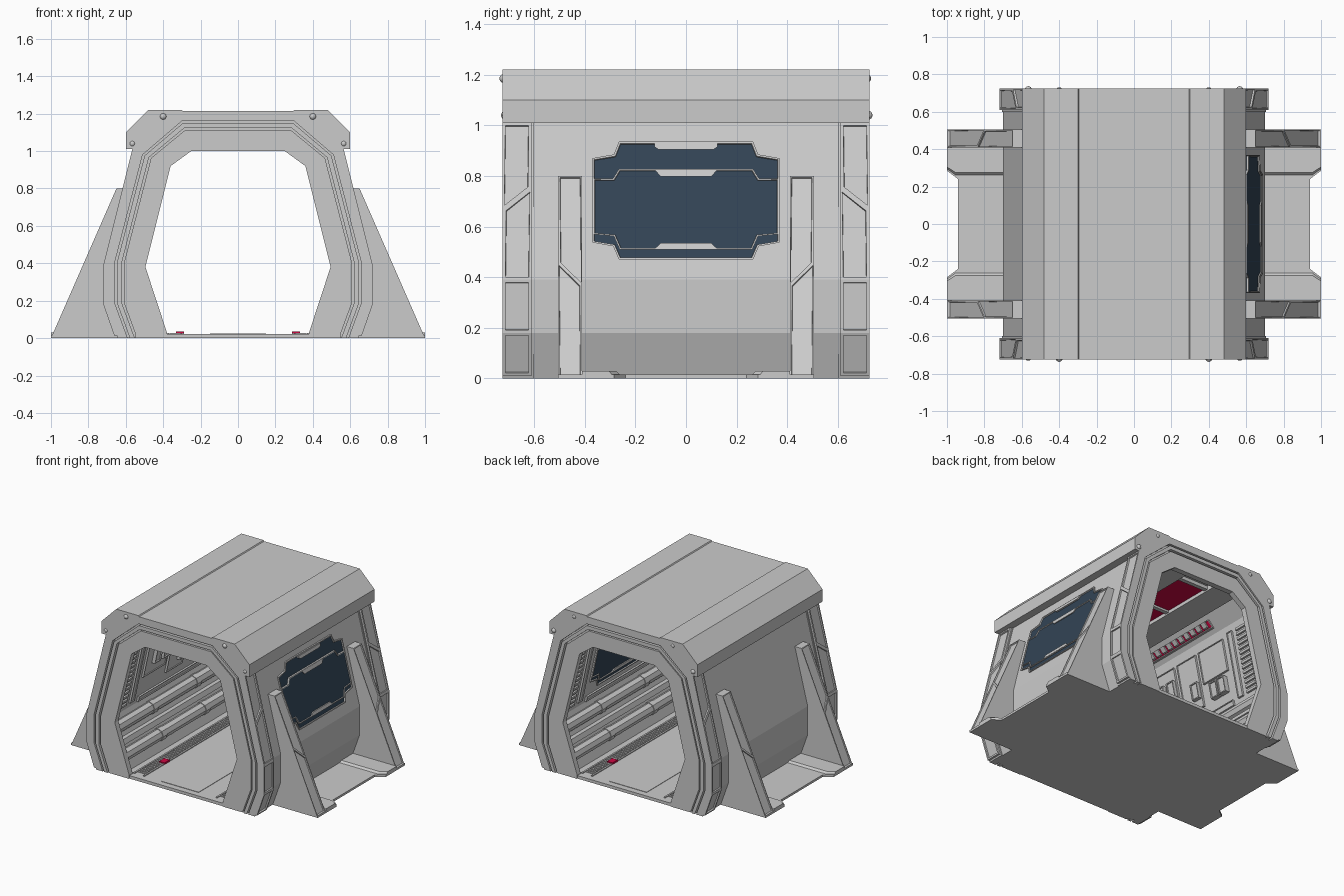
import bpy, bmesh, math
from mathutils import Matrix

old = bpy.data.objects.get("Cube")
if old:
    bpy.data.objects.remove(old, do_unlink=True)


def material(name, rgb):
    m = bpy.data.materials.new(name)
    m.use_nodes = True
    m.diffuse_color = (*rgb, 1)
    m.node_tree.nodes["Principled BSDF"].inputs["Base Color"].default_value = (*rgb, 1)
    return m


GREY = material("light grey metal", (0.6, 0.6, 0.6))
BLUE = material("dark blue glass", (0.032, 0.058, 0.092))
RED = material("crimson light", (0.62, 0.002, 0.055))

# Half profiles as (x, z), bottom to top
BODY = [(.635, 0), (.70, .18), (.70, .39), (.543, 1.01), (.3, 1.18)]
RAIL = [(.657, 0), (.72, .18), (.72, .39), (.565, 1.01)]
RAIL_CORE = [(x - .015, z) for x, z in RAIL] + [(.32, 1.2)]
FIN = [(1, 0), (.65, .8)]
CAVITY = [(.42, 0), (.56, .38), (.44, .93), (.34, 1.04)]
OPENING = [(.38, 0), (.38, .03), (.495, .38), (.36, .92), (.25, 1)]


def ring(d):
    """Contour of the end frame mouldings, moved inward by d."""
    return [(.59 - d, 0), (.66 - d, .19), (.66 - d, .4),
            (.51 - .9 * d, .98 - .35 * d), (.3 - .3 * d, 1.16 - d)]


def x_at(contour, z):
    for (x0, z0), (x1, z1) in zip(contour, contour[1:]):
        if z <= z1 or (x1, z1) == contour[-1]:
            return x0 + (x1 - x0) * (z - z0) / (z1 - z0)


def finish(bm, name, *mats):
    me = bpy.data.meshes.new(name)
    bm.to_mesh(me)
    bm.free()
    for m in mats:
        me.materials.append(m)
    ob = bpy.data.objects.new(name, me)
    bpy.context.collection.objects.link(ob)


def solid(name, lo, hi, mat=GREY, inset=0, depth=0, inner=None):
    """Closed solid between two loops, with an optional sunken panel on the second."""
    bm = bmesh.new()
    a = [bm.verts.new(p) for p in lo]
    b = [bm.verts.new(p) for p in hi]
    bm.faces.new(a)
    cap = bm.faces.new(b)
    for i in range(len(a)):
        j = (i + 1) % len(a)
        bm.faces.new((a[i], a[j], b[j], b[i]))
    bmesh.ops.recalc_face_normals(bm, faces=bm.faces[:])
    if inset:
        bmesh.ops.inset_individual(bm, faces=[cap], thickness=inset)
        bmesh.ops.inset_individual(bm, faces=[cap], thickness=.002, depth=-depth)
        cap.material_index = 1 if inner else 0
    finish(bm, name, mat, *([inner] if inner else []))


def prism(name, loop, y0, y1):
    solid(name, [(x, y0, z) for x, z in loop], [(x, y1, z) for x, z in loop])


def flip(pts):
    return [(-x, z) for x, z in pts]


def arch(name, outer, inner, y0, y1):
    prism(name, outer + flip(outer)[::-1] + flip(inner) + inner[::-1], y0, y1)


def plate(name, s, yz, contour, lo, hi, mat=GREY, **panel):
    """Plate outlined in (y, z) lying on a side contour."""
    at = lambda off: [(s * (x_at(contour, z) + off), y, z) for y, z in yz]
    solid(name, at(lo), at(hi), mat, **panel)


def rect(y0, y1, z0, z1):
    return [(y0, z0), (y1, z0), (y1, z1), (y0, z1)]


def boxes(name, items, mat=GREY):
    bm = bmesh.new()
    for c, size in items:
        bmesh.ops.create_cube(bm, size=1, matrix=Matrix.Translation(c) @ Matrix.Diagonal((*size, 1)))
    finish(bm, name, mat)


def cylinder(name, loc, radius, depth, sides):
    bpy.ops.mesh.primitive_cylinder_add(vertices=sides, radius=radius, depth=depth,
                                        location=loc, rotation=(math.pi / 2, 0, 0))
    ob = bpy.context.object
    ob.name = name
    ob.data.materials.append(GREY)
    bpy.ops.object.shade_smooth_by_angle()


def dome(name, loc, radius):
    bpy.ops.mesh.primitive_uv_sphere_add(segments=16, ring_count=8, radius=radius, location=loc)
    ob = bpy.context.object
    ob.name = name
    ob.data.materials.append(GREY)
    bpy.ops.object.shade_smooth()


# Hull, roof and floor
arch("hull_shell", BODY, CAVITY, -.69, .69)
arch("roof", [(.6, 1.01), (.6, 1.1), (.48, 1.22), (.3, 1.22), (.295, 1.213)],
     [(.475, 1.01), (.3, 1.16)], -.725, .725)
boxes("floor", [((0, 0, .011), (1.1, 1.43, .022))])

# Base plate with waisted sides
edge = [(1, .505), (1, .285), (.94, .24), (.94, -.24), (1, -.285), (1, -.505)]
edge += [(-x, -y) for x, y in edge]
solid("base_plate", [(x, y, 0) for x, y in edge], [(x, y, .016) for x, y in edge])
for s, side in ((-1, "right"), (1, "left")):
    for t, end in ((-1, "front"), (1, "back")):
        # Raised feet beside the waist
        foot = [(s * .62, t * .41), (s, t * .41), (s, t * .285), (s * .955, t * .252), (s * .62, t * .252)]
        top = [(s * .62, t * .41), (s, t * .41), (s, t * .305), (s * .955, t * .276), (s * .62, t * .276)]
        solid(f"{end}_{side}_foot", [(x, y, .005) for x, y in foot], [(x, y, .03) for x, y in top])

for t, end in ((-1, "front"), (1, "back")):
    # End frame: stepped mouldings around the opening
    arch(end + "_frame_outer", RAIL_CORE, ring(0), t * .60, t * .725)
    arch(end + "_frame_groove", ring(0), ring(.052), t * .67, t * .695)
    arch(end + "_frame_bead", ring(.012), ring(.038), t * .67, t * .725)
    arch(end + "_frame_inner", ring(.05), OPENING, t * .68, t * .72)
    for s, side in ((-1, "right"), (1, "left")):
        tag = f"{end}_{side}_"
        # Sunken panels on the frame sides: (height at inner edge, at outer edge)
        rows = [(0.01, 0.01), (.18, .18), (.39, .39), (.75, .67), (1.01, 1.01)]
        for (a0, b0), (a1, b1) in zip(rows, rows[1:]):
            plate(tag + "frame_panel", s, [(t * .61, a0), (t * .725, b0), (t * .725, b1), (t * .61, a1)],
                  RAIL, -.03, 0, inset=.016, depth=.01)
        # Buttress with sunken panels along its slope
        leg = [(.58, 0), (.985, 0), (.635, .8), (.58, .8)]
        prism(tag + "buttress", leg if s > 0 else flip(leg), t * .41, t * .505)
        rows = [(0, 0), (.37, .455), (.8, .8)]
        for (a0, b0), (a1, b1) in zip(rows, rows[1:]):
            plate(tag + "buttress_panel", s, [(t * .41, a0), (t * .505, b0), (t * .505, b1), (t * .41, a1)],
                  FIN, -.03, 0, inset=.01, depth=.008)
        # Domed bolts on the roof ends, one of each pair set deeper
        for x, z, proud in ((.4, 1.185, t < 0), (.565, 1.04, t > 0)):
            dome(tag + "bolt", (s * x, t * (.719 if proud else .713), z), .018)

# Window on the left side, seen on both faces of the wall


def mirrored(half):
    return half + [(-y, z) for y, z in half[::-1]]


WINDOW = mirrored([(.265, .47), (.288, .522), (.37, .537), (.37, .87), (.285, .885), (.265, .935)])
PANE = mirrored([(.262, .51), (.285, .562), (.366, .57), (.366, .79), (.288, .79), (.265, .828)])
BARS = [mirrored([(.11, .905), (.125, .915), (.125, .928)]),
        mirrored([(.1, .797), (.125, .826)]),
        mirrored([(.125, .511), (.1, .535)])]
for where, contour, d in (("outer", BODY, 1), ("inner", CAVITY, -1)):
    plate(where + "_window", 1, WINDOW, contour, -.01 * d, .01 * d, inset=.009, depth=.008, inner=BLUE)
    plate(where + "_window_pane", 1, PANE, contour, 0, .014 * d, inset=.007, depth=.006, inner=BLUE)
    for bar in BARS:
        plate(where + "_window_bar", 1, bar, contour, 0, .015 * d)

# Interior fittings
for s, side in ((-1, "right"), (1, "left")):
    # Lower wall pipes with collars
    for x, z, r in ((.46, .13, .043), (.53, .31, .043)):
        cylinder(side + "_pipe", (s * x, 0, z), r, 1.36, 8)
        for y in (-.25, .25):
            cylinder(side + "_pipe_collar", (s * x, y, z), r + .005, .05, 8)
    plate(side + "_wall_ledge", s, rect(-.68, .68, .2, .235), CAVITY, .01, -.03)
    # Corner lamps with guard bars
    plate(side + "_corner_lamp", s, rect(-.36, .33, .955, 1.0), CAVITY, .01, -.014,
          inset=.008, depth=.006, inner=RED)
    for k in range(11):
        y = -.345 + k * .06
        plate(side + "_lamp_guard", s, rect(y, y + .04, .967, .996), CAVITY, 0, -.02)
    # Vent slats beside the frames
    for k in range(14):
        z = .42 + k * .034
        for y in (-.62, .52):
            plate(side + "_vent_slat", s, rect(y, y + .1, z, z + .016), CAVITY, .01, -.014)
    # Wall panels and equipment boxes
    panels = [(-.48, -.43, .42, .88), (.43, .48, .42, .88), (-.38, .38, .39, .43)]
    if s < 0:
        panels += [(-.38, -.12, .58, .86), (-.09, .1, .5, .86), (.13, .38, .64, .86)]
        for y, z in ((-.3, .66), (-.2, .66), (.02, .56), (.2, .5), (.28, .5)):
            plate("equipment_box", s, rect(y, y + .07, z, z + .11), CAVITY, .01, -.035,
                  inset=.01, depth=.008)
    for p in panels:
        plate(side + "_wall_panel", s, rect(*p), CAVITY, .01, -.015, inset=.008, depth=.006)
    # Floor grating, trim and marker light
    boxes(side + "_floor_grating", [((s * .335, -.63 + k * .03, .023), (.06, .015, .01)) for k in range(43)])
    boxes(side + "_floor_trim", [((s * x, 0, .023), (.012, 1.34, .01)) for x in (.295, .375)])
    boxes(side + "_floor_marker", [((s * .31, s * .41, .027), (.045, .06, .016))], RED)
    # Ceiling panels
    boxes(side + "_ceiling_panel", [((s * .22, 0, 1.025), (.2, 1.36, .04))])
boxes("floor_panel", [((0, 0, .021), (.3, 1.34, .008))])
boxes("ceiling_light", [((0, 0, 1.036), (.24, 1.2, .012))], RED)
boxes("ceiling_crossbars", [((0, y, 1.03), (.24, .03, .03)) for y in (-.6, -.2, .2, .6)])
